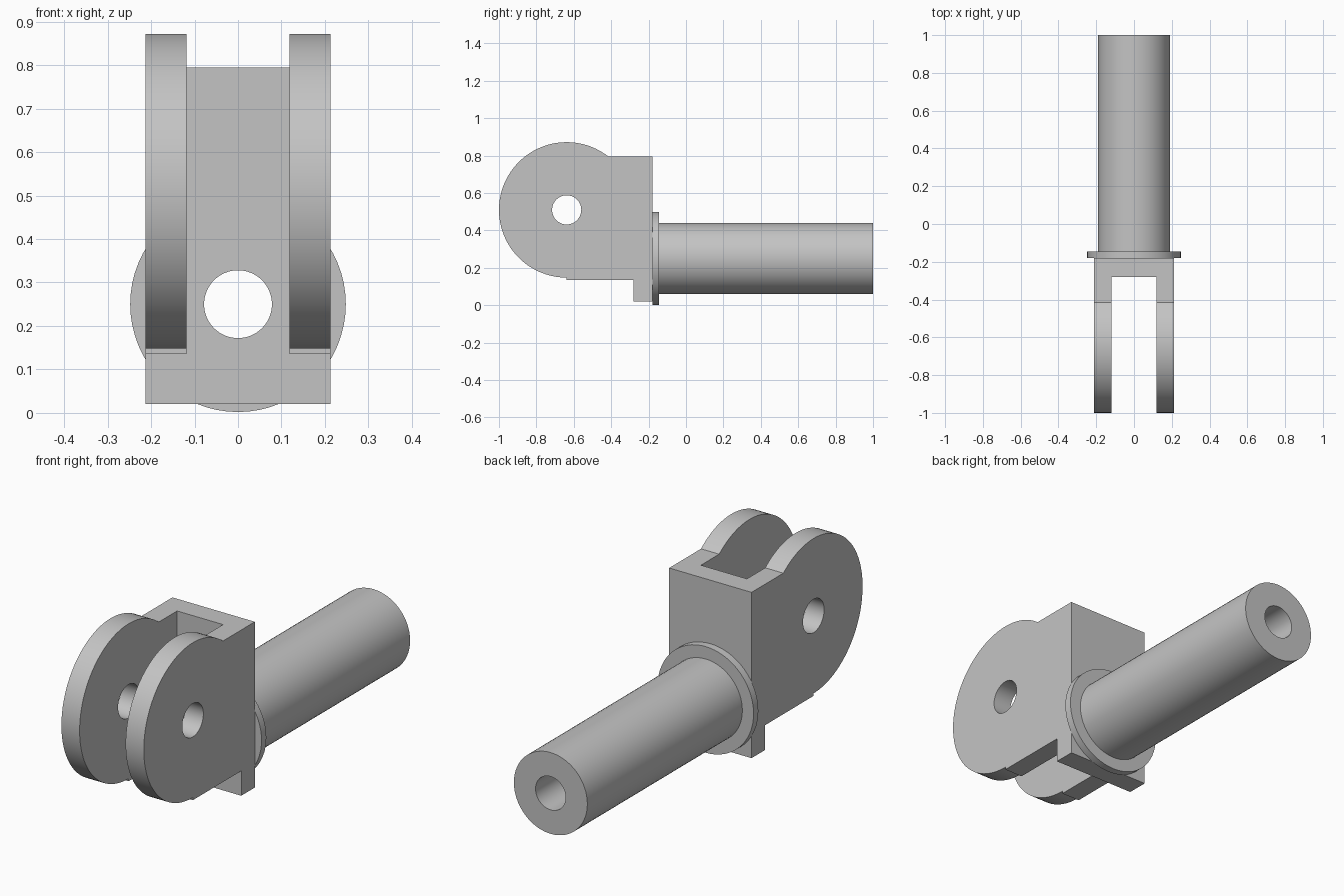
import bpy, bmesh, math
from mathutils import Matrix

if "Cube" in bpy.data.objects:
    bpy.data.objects.remove(bpy.data.objects["Cube"], do_unlink=True)

HALF_W, SLOT = 0.213, 0.119            # fork half width, half gap
EYE_Y, EYE_Z, EYE_R = -0.638, 0.51, 0.362
PIN_R = 0.078
BACK, WALL, TOP = -0.18, -0.28, 0.795  # wall back, wall front, wall top
AXIS_Z = 0.25                          # shaft axis height

steel = bpy.data.materials.new("grey steel")
steel.use_nodes = True
steel.diffuse_color = (0.55, 0.55, 0.55, 1)
steel.node_tree.nodes["Principled BSDF"].inputs["Base Color"].default_value = (0.55, 0.55, 0.55, 1)


def finish(name, bm):
    bmesh.ops.recalc_face_normals(bm, faces=bm.faces)
    mesh = bpy.data.meshes.new(name)
    bm.to_mesh(mesh)
    bm.free()
    mesh.materials.append(steel)
    obj = bpy.data.objects.new(name, mesh)
    bpy.context.collection.objects.link(obj)
    return obj


def extrude_x(name, outline, half):
    """Extrude a (y, z) outline from -half to +half along x."""
    bm = bmesh.new()
    face = bm.faces.new([bm.verts.new((-half, y, z)) for y, z in outline])
    new = bmesh.ops.extrude_face_region(bm, geom=[face])["geom"]
    verts = [v for v in new if isinstance(v, bmesh.types.BMVert)]
    bmesh.ops.translate(bm, verts=verts, vec=(2 * half, 0, 0))
    return finish(name, bm)


def cylinder(name, radius, length, axis, centre):
    bm = bmesh.new()
    turn = Matrix.Rotation(math.pi / 2, 4, 'Y' if axis == 'X' else 'X')
    bmesh.ops.create_cone(bm, cap_ends=True, segments=64, radius1=radius, radius2=radius,
                          depth=length, matrix=Matrix.Translation(centre) @ turn)
    return finish(name, bm)


def select(obj):
    bpy.ops.object.select_all(action='DESELECT')
    obj.select_set(True)
    bpy.context.view_layer.objects.active = obj


def cut(obj, cutter):
    cutter.hide_render = True
    mod = obj.modifiers.new("cut", 'BOOLEAN')
    mod.operation, mod.solver, mod.object = 'DIFFERENCE', 'EXACT', cutter
    select(obj)
    bpy.ops.object.modifier_apply(modifier=mod.name)
    bpy.data.objects.remove(cutter, do_unlink=True)


def smooth(obj):
    select(obj)
    bpy.ops.object.shade_smooth_by_angle(angle=math.radians(30))


# Fork: round eye running into a square wall with a foot
start = math.asin((TOP - EYE_Z) / EYE_R)
end = 1.5 * math.pi
steps = 72
outline = []
for i in range(steps + 1):
    a = start + (end - start) * i / steps
    outline.append((EYE_Y + EYE_R * math.cos(a), EYE_Z + EYE_R * math.sin(a)))
outline += [(EYE_Y, 0.136), (WALL, 0.136), (WALL, 0.02), (BACK, 0.02), (BACK, TOP)]
fork = extrude_x("fork", outline, HALF_W)

# Slot between the cheeks, pin hole and shaft bore
slot = extrude_x("slot_cutter", [(-1.2, -0.2), (WALL, -0.2), (WALL, 1.2), (-1.2, 1.2)], SLOT)
cut(fork, slot)
cut(fork, cylinder("pin_cutter", PIN_R, 1, 'X', (0, EYE_Y, EYE_Z)))
cut(fork, cylinder("bore_cutter", PIN_R, 0.4, 'Y', (0, -0.23, AXIS_Z)))
smooth(fork)

# Hollow shaft with its collar, turned around the y axis
profile = [(PIN_R, BACK), (0.248, BACK), (0.248, -0.145), (0.19, -0.145), (0.19, 1), (PIN_R, 1)]
bm = bmesh.new()
verts = [bm.verts.new((r, y, AXIS_Z)) for r, y in profile]
edges = [bm.edges.new((verts[i - 1], verts[i])) for i in range(len(verts))]
bmesh.ops.spin(bm, geom=verts + edges, cent=(0, 0, AXIS_Z), axis=(0, 1, 0),
               angle=2 * math.pi, steps=64, use_merge=True)
bmesh.ops.remove_doubles(bm, verts=bm.verts, dist=0.0001)
smooth(finish("collared_shaft", bm))
